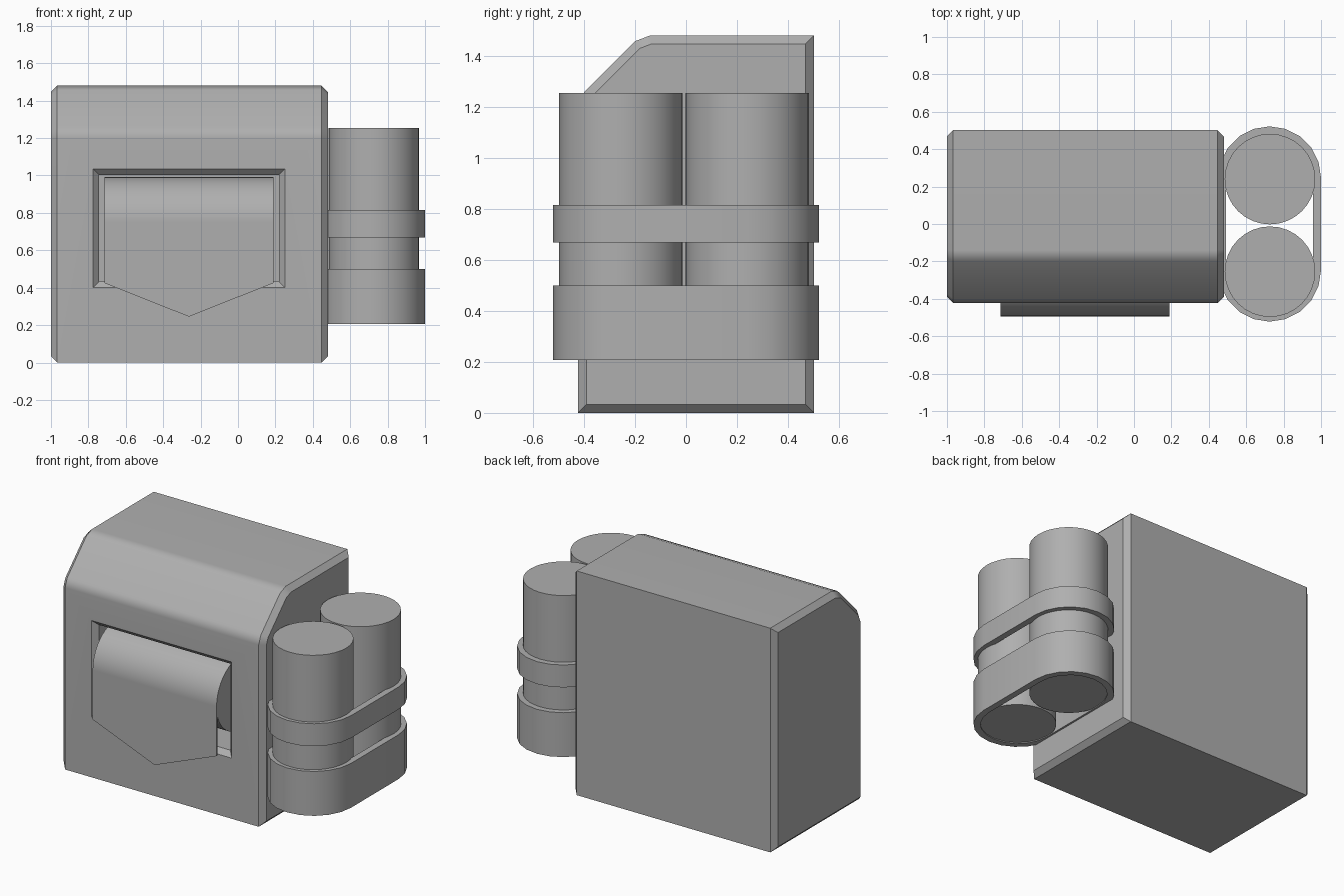
import bpy, bmesh
from math import sin, cos, pi, radians
from mathutils import Vector

if "Cube" in bpy.data.objects:
    bpy.data.objects.remove(bpy.data.objects["Cube"])

GREY = bpy.data.materials.new("mid_grey")
GREY.diffuse_color = (0.43, 0.43, 0.43, 1)
GREY.use_nodes = True
GREY.node_tree.nodes["Principled BSDF"].inputs["Base Color"].default_value = GREY.diffuse_color


def smooth_by_angle(ob, angle):
    bpy.ops.object.select_all(action='DESELECT')
    ob.select_set(True)
    bpy.context.view_layer.objects.active = ob
    bpy.ops.object.shade_smooth_by_angle(angle=radians(angle))


def loft(name, rings, caps=True, closed=False, smooth=None):
    """Skin a list of equal-length point rings into a mesh object."""
    bm = bmesh.new()
    loops = [[bm.verts.new(p) for p in r] for r in rings]
    n = len(rings[0])
    pairs = list(zip(loops, loops[1:]))
    if closed:
        pairs.append((loops[-1], loops[0]))
    for a, b in pairs:
        for i in range(n):
            j = (i + 1) % n
            bm.faces.new((a[i], a[j], b[j], b[i]))
    if caps and not closed:
        bm.faces.new(loops[0])
        bm.faces.new(loops[-1])
    bmesh.ops.recalc_face_normals(bm, faces=bm.faces)
    me = bpy.data.meshes.new(name)
    bm.to_mesh(me)
    bm.free()
    me.materials.append(GREY)
    ob = bpy.data.objects.new(name, me)
    bpy.context.collection.objects.link(ob)
    if smooth:
        smooth_by_angle(ob, smooth)
    return ob


def inset(poly, d):
    """Mitred inward offset of a counter-clockwise 2D polygon."""
    pts = [Vector(p) for p in poly]
    out = []
    for i, p in enumerate(pts):
        a = (p - pts[i - 1]).normalized()
        b = (pts[(i + 1) % len(pts)] - p).normalized()
        na, nb = Vector((-a.y, a.x)), Vector((-b.y, b.x))
        out.append(p + (na + nb) * d / (1 + na.dot(nb)))
    return out


# dispenser body: side profile with chamfered ends
C = 0.033
side = [(-0.423, 0), (0.502, 0), (0.502, 1.48), (-0.14, 1.48),
        (-0.2, 1.457), (-0.4, 1.257), (-0.423, 1.2)]
small = inset(side, C)
body = loft("dispenser_body", [[(x, p[0], p[1]) for p in prof] for x, prof in
            ((-1, small), (-1 + C, side), (0.48 - C, side), (0.48, small))])


# front opening with bevelled rim
def opening(y, d):
    x0, x1, z0, z1 = -0.775 + d, 0.25 - d, 0.4 + d, 1.035 - d
    return [(x0, y, z0), (x1, y, z0), (x1, y, z1), (x0, y, z1)]


cutter = loft("opening_cutter", [opening(-0.5, 0), opening(-0.423, 0),
                                 opening(-0.391, 0.032), opening(0.02, 0.032)])
cutter.hide_render = True
mod = body.modifiers.new("opening", 'BOOLEAN')
mod.object = cutter
mod.solver = 'EXACT'
bpy.context.view_layer.update()
cut = bpy.data.meshes.new_from_object(
    body.evaluated_get(bpy.context.evaluated_depsgraph_get()))
body.modifiers.clear()
body.data = cut
bpy.data.objects.remove(cutter)
# soft bends over the top, flat large faces
smooth_by_angle(body, 30)
wn = body.modifiers.new("weighted_normals", 'WEIGHTED_NORMAL')
wn.keep_sharp = True


def circle(r, n):
    return [(r * cos(2 * pi * i / n), r * sin(2 * pi * i / n)) for i in range(n)]


# paper roll inside the opening and the hanging sheet
XL, XR = -0.715, 0.19
loft("paper_roll", [[(x, -0.255 + a, 0.752 + b) for a, b in circle(0.24, 40)]
                    for x in (XL, XR)], smooth=30)
sheet = [(XL, 0.752), (XL, 0.425), ((XL + XR) / 2, 0.245), (XR, 0.425), (XR, 0.752)]
loft("paper_sheet", [[(x, y, z) for x, z in sheet] for y in (-0.495, -0.485)])

# two canisters beside the body
CX, CY = 0.725, 0.247
for label, cy in (("front", -0.255), ("back", 0.24)):
    loft(label + "_canister", [[(CX + 0.002 + a, cy + b, z) for a, b in circle(0.242, 32)]
                               for z in (0.213, 1.255)], smooth=30)


# holder bands: hollow stadium rings
def stadium(r, z):
    pts = []
    for k in range(2):
        for i in range(11):
            t = pi * k + pi * i / 10
            pts.append((CX + r * cos(t), (CY if k == 0 else -CY) + r * sin(t), z))
    return pts


for name, z0, z1 in (("upper_band", 0.667, 0.815), ("lower_holder", 0.207, 0.5)):
    loft(name, [stadium(0.275, z0), stadium(0.275, z1),
                stadium(0.232, z1), stadium(0.232, z0)], closed=True, smooth=30)
